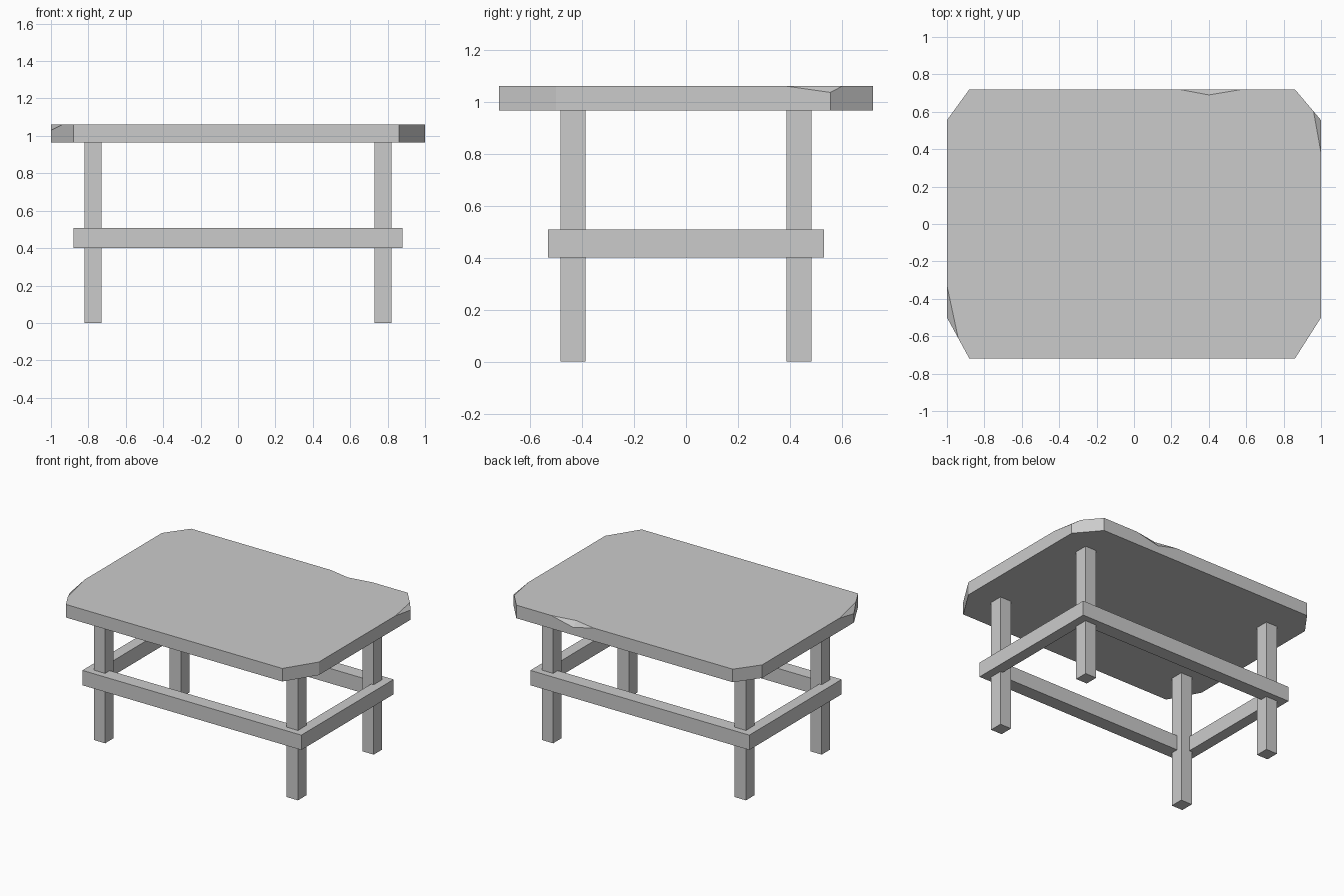
import bpy, bmesh
from mathutils import Vector

if "Cube" in bpy.data.objects:
    bpy.data.objects.remove(bpy.data.objects["Cube"])


def add_object(name, bm):
    bmesh.ops.recalc_face_normals(bm, faces=bm.faces)
    mesh = bpy.data.meshes.new(name)
    bm.to_mesh(mesh)
    bm.free()
    ob = bpy.data.objects.new(name, mesh)
    bpy.context.collection.objects.link(ob)
    return ob


def box(name, x0, x1, y0, y1, z0, z1):
    bm = bmesh.new()
    bmesh.ops.create_cube(bm, size=1)
    for v in bm.verts:
        v.co = ((x0 + x1) / 2 + v.co.x * (x1 - x0),
                (y0 + y1) / 2 + v.co.y * (y1 - y0),
                (z0 + z1) / 2 + v.co.z * (z1 - z0))
    return add_object(name, bm)


# Table top: eight-sided slab
TOP, BOTTOM = 1.06, 0.965
outline = [(-.88, -.72), (.86, -.72), (1, -.5), (1, .555),
           (.86, .72), (-.88, .72), (-1, .555), (-1, -.5)]
bm = bmesh.new()
face = bm.faces.new([bm.verts.new((x, y, BOTTOM)) for x, y in outline])
ext = bmesh.ops.extrude_face_region(bm, geom=[face])
for g in ext["geom"]:
    if isinstance(g, bmesh.types.BMVert):
        g.co.z = TOP

# Chipped corners: slice off with a plane through three points
chips = [((1, .555, 1.035), (1, .38, TOP), (.96, .602, TOP)),
         ((-1, -.5, 1.03), (-1, -.33, TOP), (-.94, -.61, TOP))]
for a, b, c in chips:
    a, b, c = Vector(a), Vector(b), Vector(c)
    n = (b - a).cross(c - a).normalized()
    if n.z < 0:
        n.negate()
    cut = bmesh.ops.bisect_plane(bm, geom=bm.verts[:] + bm.edges[:] + bm.faces[:],
                                 plane_co=a, plane_no=n, dist=1e-5, clear_outer=True)
    edges = [e for e in bm.edges if e.is_boundary]
    bmesh.ops.holes_fill(bm, edges=edges)
table_top = add_object("table_top", bm)

# Notch in the back edge: V-shaped wedge cutter
slope = Vector((0, .03, -.04))
tip = Vector((.4, .69, TOP))
ends = [tip + 2 * (Vector((x, .72, TOP)) - tip) for x in (.24, .58)]
bm = bmesh.new()
for p in [tip] + ends:
    for k in (-1.5, 2.0):
        bm.verts.new(p + slope * k)
bmesh.ops.convex_hull(bm, input=bm.verts[:])
cutter = add_object("notch_cutter", bm)
cutter.hide_render = True
cutter.hide_set(True)
mod = table_top.modifiers.new("notch", "BOOLEAN")
mod.operation = "DIFFERENCE"
mod.solver = "EXACT"
mod.object = cutter

# Legs
for sx, side in ((-1, "left"), (1, "right")):
    for sy, end in ((-1, "front"), (1, "back")):
        xs = sorted((sx * .73, sx * .82))
        ys = sorted((sy * .387, sy * .483))
        box(f"{end}_{side}_leg", *xs, *ys, 0, .97)

# Rails around the legs
for s, end, side in ((-1, "front", "left"), (1, "back", "right")):
    box(f"{end}_rail", -.88, .88, *sorted((s * .43, s * .53)), .40, .508)
    box(f"{side}_rail", *sorted((s * .80, s * .88)), -.53, .53, .40, .508)
